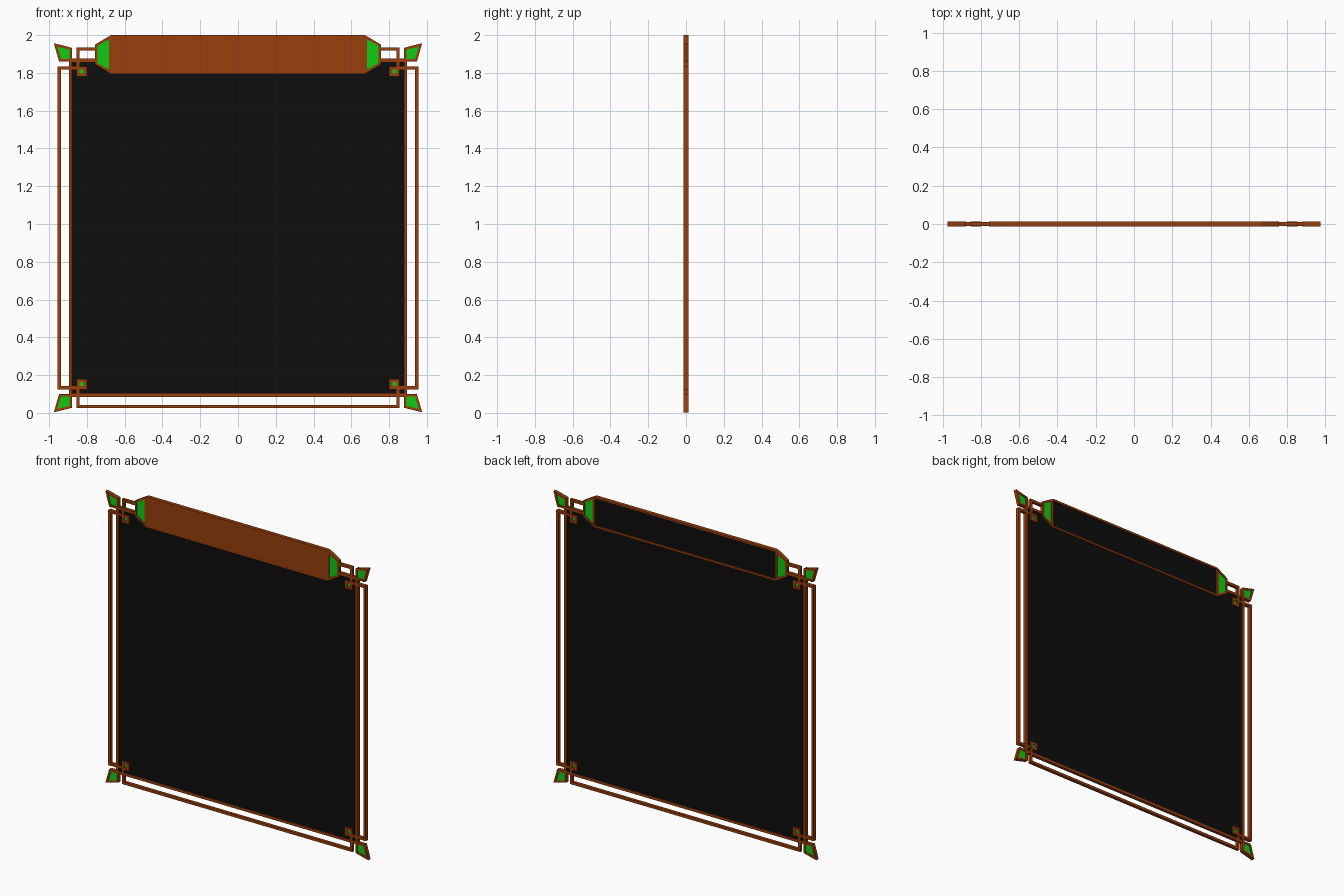
import bpy, bmesh
from mathutils import Vector

if "Cube" in bpy.data.objects:
    bpy.data.objects.remove(bpy.data.objects["Cube"])

MID = 0.98    # height of the frame's symmetry plane; all z below are relative to it


def mat(name, c):
    m = bpy.data.materials.new(name)
    m.diffuse_color = (*c, 1)
    m.use_nodes = True
    m.node_tree.nodes["Principled BSDF"].inputs["Base Color"].default_value = m.diffuse_color
    return m


BROWN = mat("bronze", (0.32, 0.05, 0.004))
GREEN = mat("green_glass", (0.005, 0.6, 0.006))
BLACK = mat("black_panel", (0.004, 0.004, 0.004))


def finish(bm, name, material, mirror):
    bmesh.ops.recalc_face_normals(bm, faces=bm.faces)
    me = bpy.data.meshes.new(name)
    bm.to_mesh(me)
    bm.free()
    me.materials.append(material)
    ob = bpy.data.objects.new(name, me)
    ob.location.z = MID
    bpy.context.collection.objects.link(ob)
    if mirror:
        md = ob.modifiers.new("mirror", 'MIRROR')
        md.use_axis = ('x' in mirror, False, 'z' in mirror)
        md.use_mirror_merge = False
    return ob


def rect(x0, x1, z0, z1):
    return [(x0, z0), (x1, z0), (x1, z1), (x0, z1)]


def plates(name, polys, y0, y1, material, mirror=""):
    """Extrude flat outlines in the xz plane from y0 to y1."""
    bm = bmesh.new()
    for p in polys:
        a = [bm.verts.new((x, y0, z)) for x, z in p]
        b = [bm.verts.new((x, y1, z)) for x, z in p]
        bm.faces.new(a)
        bm.faces.new(b[::-1])
        for i in range(len(p)):
            j = (i + 1) % len(p)
            bm.faces.new((a[i], a[j], b[j], b[i]))
    return finish(bm, name, material, mirror)


def inset(p, w):
    """Shrink a convex counter-clockwise outline by w."""
    out = []
    for i in range(len(p)):
        a, b, c = (Vector(p[k % len(p)]) for k in (i - 1, i, i + 1))
        u, v = (b - a).normalized(), (c - b).normalized()
        n, m = Vector((-u.y, u.x)), Vector((-v.y, v.x))
        q = b + (n + m) * (w / (1 + n.dot(m)))
        out.append((q.x, q.y))
    return out


def ring(name, p, w, h, mirror=""):
    """Square-section rim following an outline."""
    bm = bmesh.new()
    loops = [[bm.verts.new((x, y, z)) for x, z in q]
             for q, y in ((p, -h), (p, h), (inset(p, w), h), (inset(p, w), -h))]
    for k in range(4):
        a, b = loops[k], loops[(k + 1) % 4]
        for i in range(len(p)):
            j = (i + 1) % len(p)
            bm.faces.new((a[i], a[j], b[j], b[i]))
    return finish(bm, name, BROWN, mirror)


H = 0.0125    # half depth of the main frame

# Dark panel with its border (top border stops at the header)
plates("back_panel", [rect(-0.885, 0.885, -0.885, 0.885)], -0.004, 0.004, BLACK)
plates("panel_side_border", [rect(0.878, 0.895, -0.895, 0.895)], -H, H, BROWN, "x")
plates("panel_bottom_border", [rect(-0.88, 0.88, -0.895, -0.878)], -0.01, 0.01, BROWN)
plates("panel_top_border", [rect(0.75, 0.88, 0.878, 0.895)], -0.01, 0.01, BROWN, "x")

# Outer rails, crossing at the corners
plates("side_rail", [rect(0.938, 0.955, -0.855, 0.855)], -H, H, BROWN, "x")
plates("side_rail_end", [rect(0.80, 0.94, 0.838, 0.855)], -0.011, 0.011, BROWN, "xz")
plates("bottom_rail", [rect(-0.855, 0.855, -0.955, -0.938)], -0.01, 0.01, BROWN)
plates("top_rail", [rect(0.75, 0.855, 0.938, 0.955)], -0.01, 0.01, BROWN, "x")
plates("rail_upright", [rect(0.838, 0.855, 0.80, 0.94)], -0.0095, 0.0095, BROWN, "xz")

# Small square studs inside the corners
stud = rect(0.80, 0.855, 0.80, 0.855)
ring("stud_rim", stud, 0.017, H, "xz")
plates("stud_glass", [inset(stud, 0.016)], -0.007, 0.007, GREEN, "xz")

# Flared corner ornaments
corner = [(0.88, 0.88), (0.947, 0.88), (0.975, 0.977), (0.88, 0.953)]
ring("corner_rim", corner, 0.013, H, "xz")
plates("corner_glass", [inset(corner, 0.012)], -0.007, 0.007, GREEN, "xz")

# Header: chamfered rim, bronze front, dark back and glass ends
zb, zt, z1, z2 = 0.814, 1.02, 0.865, 0.97
header = [(-0.672, zb), (0.672, zb), (0.757, z1), (0.757, z2),
          (0.672, zt), (-0.672, zt), (-0.757, z2), (-0.757, z1)]
ring("header_rim", header, 0.013, H)
mid = rect(-0.68, 0.68, zb + 0.011, zt - 0.011)
plates("header_front", [mid], -0.0122, -0.003, BROWN)
plates("header_back", [mid], -0.003, 0.004, BLACK)
plates("header_divider", [rect(0.669, 0.684, zb + 0.008, zt - 0.008)], -0.012, 0.012, BROWN, "x")
inner = inset(header, 0.012)
ends = [(0.682, inner[1][1] + 0.01), inner[2], inner[3], (0.682, inner[4][1] - 0.01)]
plates("header_glass", [ends], -0.007, 0.007, GREEN, "x")
